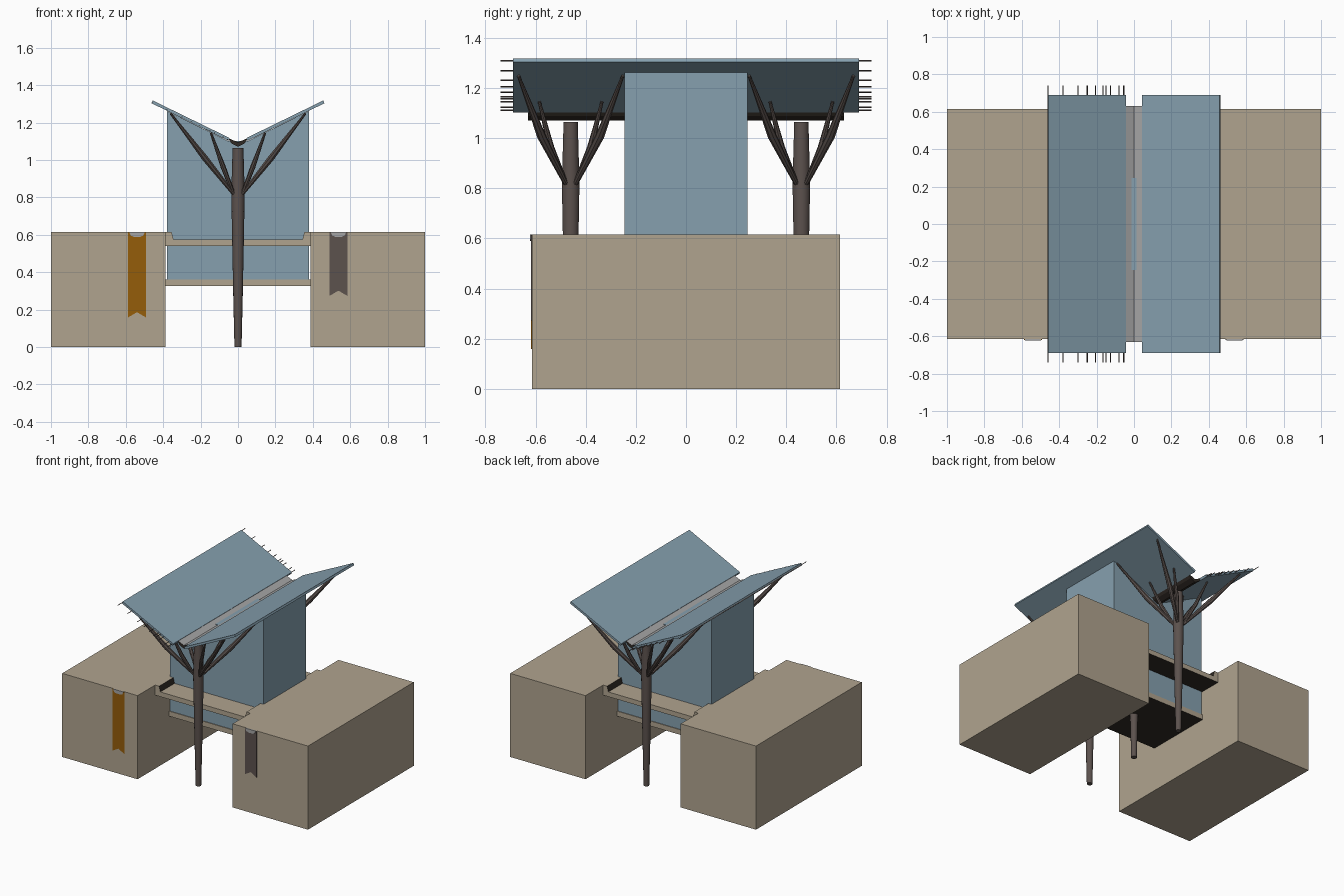
import bpy, bmesh, math
from mathutils import Vector

if "Cube" in bpy.data.objects:
    bpy.data.objects.remove(bpy.data.objects["Cube"])


def material(name, rgb):
    m = bpy.data.materials.new(name)
    m.diffuse_color = (*rgb, 1)
    m.use_nodes = True
    m.node_tree.nodes["Principled BSDF"].inputs["Base Color"].default_value = m.diffuse_color
    return m


STONE = material("sandstone", (0.434, 0.371, 0.275))
GLASS = material("blue glass", (0.238, 0.352, 0.429))
BARK = material("bark brown", (0.107, 0.084, 0.076))
DARK = material("dark brown", (0.030, 0.023, 0.018))
GREY = material("light grey", (0.376, 0.376, 0.376))
ORANGE = material("orange cloth", (0.301, 0.109, 0.003))


def finish(name, bm, mats, rule=None):
    bmesh.ops.recalc_face_normals(bm, faces=bm.faces)
    bm.normal_update()
    if rule:
        for f in bm.faces:
            f.material_index = rule(f)
    me = bpy.data.meshes.new(name)
    bm.to_mesh(me)
    bm.free()
    for m in mats:
        me.materials.append(m)
    ob = bpy.data.objects.new(name, me)
    bpy.context.collection.objects.link(ob)
    return ob


def extrude(name, profile, y0, y1, mats, rule=None):
    """Extrude an xz outline along y."""
    bm = bmesh.new()
    face = bm.faces.new([bm.verts.new((x, y0, z)) for x, z in profile])
    out = bmesh.ops.extrude_face_region(bm, geom=[face])
    verts = [v for v in out["geom"] if isinstance(v, bmesh.types.BMVert)]
    bmesh.ops.translate(bm, verts=verts, vec=(0, y1 - y0, 0))
    return finish(name, bm, mats, rule)


def rect(x0, x1, z0, z1):
    return [(x0, z0), (x1, z0), (x1, z1), (x0, z1)]


def tube(name, points, radii, sides, mat, smooth=True):
    """Tapered tube through a few points."""
    pts = [Vector(p) for p in points]
    rot = (pts[-1] - pts[0]).to_track_quat('Z', 'Y')
    bm = bmesh.new()
    rings = []
    for p, r in zip(pts, radii):
        rings.append([bm.verts.new(p + rot @ Vector((r * math.cos(a), r * math.sin(a), 0)))
                      for a in (2 * math.pi * i / sides for i in range(sides))])
    for a, b in zip(rings, rings[1:]):
        for i in range(sides):
            j = (i + 1) % sides
            bm.faces.new((a[i], a[j], b[j], b[i]))
    bm.faces.new(rings[0])
    bm.faces.new(rings[-1])
    ob = finish(name, bm, [mat])
    if smooth:
        bpy.ops.object.select_all(action='DESELECT')
        ob.select_set(True)
        bpy.context.view_layer.objects.active = ob
        bpy.ops.object.shade_smooth_by_angle(angle=math.radians(40))
    return ob


# Stone blocks and roof wings, mirrored left and right
for side, s in (("left", -1), ("right", 1)):
    extrude(side + "_stone_block", rect(s * 0.387, s * 1.0, 0, 0.615), -0.615, 0.615, [STONE])
    wing = [(0.05, 1.102), (0.462, 1.303), (0.456, 1.318), (0.044, 1.117)]
    extrude(side + "_roof_wing", [(s * x, z) for x, z in wing], -0.69, 0.69, [GLASS])

# Glass hall with a V-shaped top that meets the wings
extrude("glass_hall", [(-0.38, 0.36), (0.38, 0.36), (0.38, 1.262), (0.05, 1.10),
                       (-0.05, 1.10), (-0.38, 1.262)], -0.245, 0.245, [GLASS])

# Bridge decks with dark undersides, the upper one with raised kerbs


def deck_rule(f):
    kerb_inside = abs(f.normal.x) > 0.5 and abs(f.calc_center_median().x) < 0.37
    return 1 if f.normal.z < -0.5 or kerb_inside else 0


extrude("upper_deck", [(-0.388, 0.54), (0.388, 0.54), (0.388, 0.615), (0.355, 0.615),
                       (0.345, 0.575), (-0.345, 0.575), (-0.355, 0.615), (-0.388, 0.615)],
        -0.41, 0.41, [STONE, DARK], deck_rule)
extrude("lower_deck", rect(-0.388, 0.388, 0.325, 0.362), -0.25, 0.25, [STONE, DARK], deck_rule)

# Gutter between the wings: grey inside, dark outside
extrude("roof_gutter", [(-0.055, 1.118), (-0.035, 1.088), (0, 1.070), (0.035, 1.088),
                        (0.055, 1.118), (0, 1.094)], -0.63, 0.63, [DARK, GREY],
        lambda f: 1 if f.normal.z > 0.5 else 0)

# Thin purlins sticking out of the left wing
for i, x in enumerate((0.46, 0.38, 0.30, 0.25, 0.205, 0.165, 0.15, 0.125, 0.08, 0.055)):
    z = 1.108 + (x - 0.05) * 0.488
    tube(f"purlin_{i + 1}", [(-x, -0.74, z), (-x, 0.74, z)], [0.003] * 2, 4, BARK, False)

# Tree columns with long and short branches
for place, cy in (("front", -0.46), ("back", 0.46)):
    tube(place + "_tree_trunk", [(0, cy, 0), (0, cy, 0.45), (0, cy, 0.82), (0, cy, 1.065)],
         [0.019, 0.029, 0.036, 0.029], 14, BARK)
    for sx in (-1, 1):
        for sy in (-1, 1):
            for kind, (dx, dy, z), r in (("long", (0.36, 0.208, 1.248), 0.018),
                                         ("short", (0.145, 0.125, 1.145), 0.014)):
                a = Vector((sx * 0.025, cy + sy * 0.02, 0.82))
                b = Vector((sx * dx, cy + sy * dy, z))
                mid = a.lerp(b, 0.45) + Vector((0, sy * 0.012, -0.004))
                tube(f"{place}_{kind}_branch", [a, mid, b], [0.010, r, 0.006], 8, BARK)

# Short column under the hall
tube("hall_column", [(0, 0, 0), (0, 0, 0.34)], [0.019, 0.027], 14, BARK)

# Swallow-tail banners with grey curved holders on the front
for side, cx, low, cloth in (("left", -0.54, 0.158, ORANGE), ("right", 0.537, 0.273, BARK)):
    w = 0.048
    extrude(side + "_banner", [(cx - w, low), (cx, low + 0.028), (cx + w, low),
                               (cx + w, 0.613), (cx - w, 0.613)], -0.619, -0.614, [cloth])
    extrude(side + "_banner_holder", [(cx - 0.042, 0.615), (cx - 0.034, 0.596), (cx - 0.018, 0.589),
                                      (cx + 0.018, 0.589), (cx + 0.034, 0.596), (cx + 0.042, 0.615)],
            -0.622, -0.614, [GREY])
